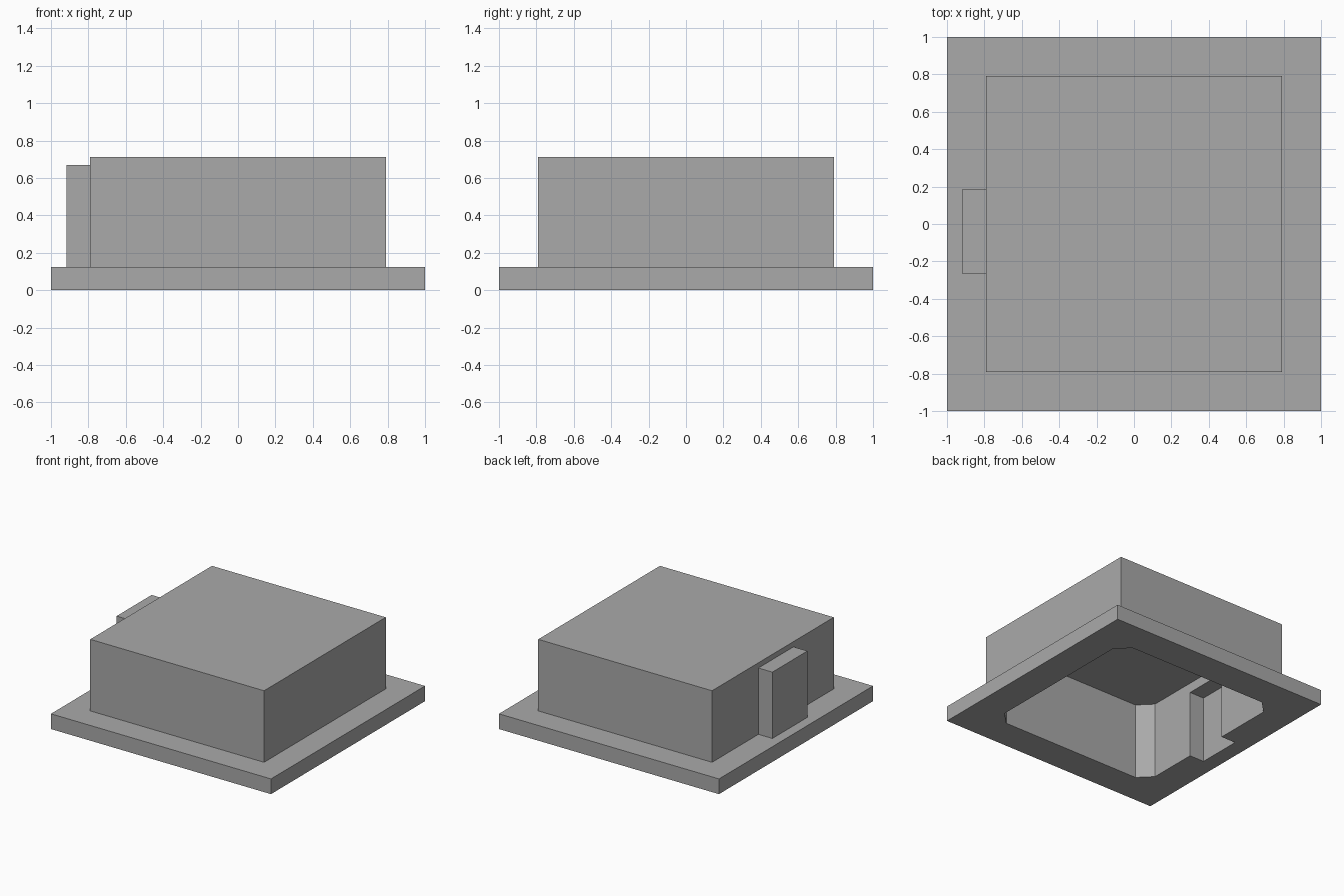
import bpy
import bmesh

if "Cube" in bpy.data.objects:
    bpy.data.objects.remove(bpy.data.objects["Cube"], do_unlink=True)

grey = bpy.data.materials.new("plain grey")
grey.use_nodes = True
colour = (0.4, 0.4, 0.4, 1)
grey.diffuse_color = colour
grey.node_tree.nodes["Principled BSDF"].inputs["Base Color"].default_value = colour


def prism(name, outline, z0, z1):
    """Solid made by raising a flat outline from z0 to z1."""
    bm = bmesh.new()
    base = bm.faces.new([bm.verts.new((x, y, z0)) for x, y in outline])
    top = bmesh.ops.extrude_face_region(bm, geom=[base])["geom"]
    verts = [v for v in top if isinstance(v, bmesh.types.BMVert)]
    bmesh.ops.translate(bm, verts=verts, vec=(0, 0, z1 - z0))
    bmesh.ops.recalc_face_normals(bm, faces=bm.faces)
    mesh = bpy.data.meshes.new(name)
    bm.to_mesh(mesh)
    bm.free()
    mesh.materials.append(grey)
    obj = bpy.data.objects.new(name, mesh)
    bpy.context.collection.objects.link(obj)
    return obj


def box(name, x0, x1, y0, y1, z0, z1):
    return prism(name, [(x0, y0), (x1, y0), (x1, y1), (x0, y1)], z0, z1)


def combine(target, other, operation):
    """Apply a boolean and remove the helper solid."""
    mod = target.modifiers.new(other.name, "BOOLEAN")
    mod.operation = operation
    mod.solver = "EXACT"
    mod.object = other
    bpy.context.view_layer.objects.active = target
    bpy.ops.object.modifier_apply(modifier=mod.name)
    bpy.data.objects.remove(other, do_unlink=True)


# Outer shell: flange, raised cover and side bulge
HALF, WALL_X, INNER, CORNER = 1.0, 0.79, 0.74, 0.635
housing = box("hollow_cover", -HALF, HALF, -HALF, HALF, 0, 0.125)
combine(housing, box("raised_cover", -WALL_X, WALL_X, -WALL_X, WALL_X, 0.05, 0.713), "UNION")
combine(housing, box("side_bulge", -0.917, -0.7, -0.267, 0.188, 0.05, 0.67), "UNION")

# Cavity open at the bottom, with bevelled corners
outline = []
for sx, sy in ((1, 1), (-1, 1), (-1, -1), (1, -1)):
    pair = [(sx * INNER, sy * CORNER), (sx * CORNER, sy * INNER)]
    outline += pair if sx * sy > 0 else pair[::-1]
combine(housing, prism("cavity", outline, -0.1, 0.63), "DIFFERENCE")

# Recess inside the side bulge
combine(housing, box("bulge_recess", -0.872, -0.6, -0.225, 0.145, -0.1, 0.55), "DIFFERENCE")
